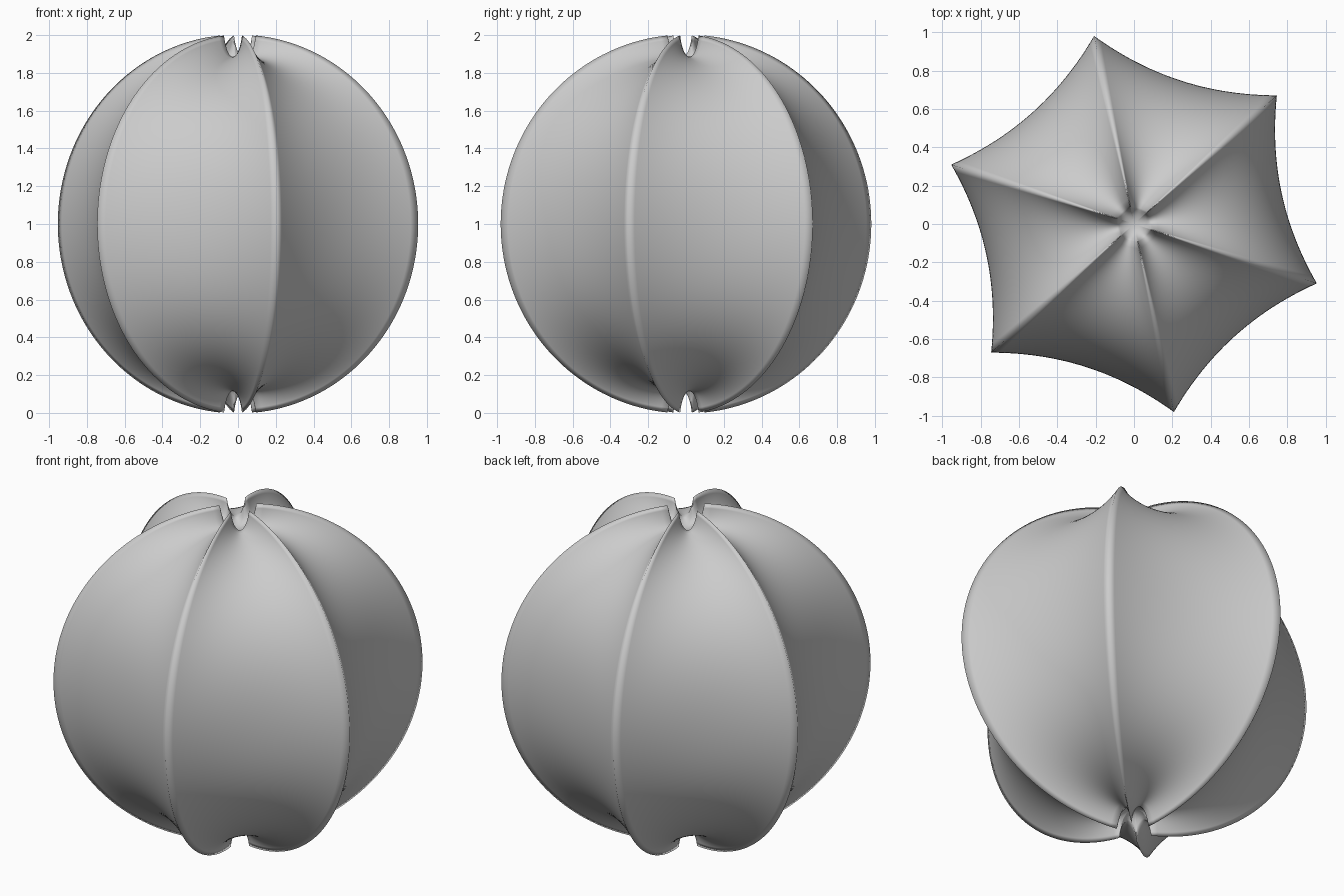
import bpy, bmesh, math

if "Cube" in bpy.data.objects:
    bpy.data.objects.remove(bpy.data.objects["Cube"])

RIBS, PER = 6, 24  # ribs, points per rib interval
RIB0 = math.radians(42)
RINGS = 80
T0 = 0.1           # polar angle where the ribs stop, beside the pole dimple
MID, RIM = 0.787, 1.0

# one groove's cross-section is a concave curve from rib to rib:
# list of (angle, groove depth 0..1) all the way round
section = []
for k in range(RIBS):
    for i in range(PER):
        s = -1 + 2 * i / PER
        u = MID + (RIM * math.cos(math.pi / 6) - MID) * s * s
        v = 0.5 * RIM * s
        depth = (RIM - math.hypot(u, v)) / (RIM - MID)
        phi = RIB0 + math.radians(60 * k + 30) + math.atan2(v, u)
        section.append((phi, max(0.0, depth)))
SEG = len(section)


def body_point(theta, g):
    """Round rib profile blended into a slightly squarer groove profile."""
    c2 = math.cos(theta) ** 2
    valley = MID + (0.89 - MID) * c2 + 0.02 * math.sin(2 * theta) ** 2
    g = g ** (1 - 0.25 * c2 ** 4)
    R = 1.003 + (valley - 1.003) * g
    return R * math.sin(theta), R * math.cos(theta)


def cap_point(k, fin, g):
    """Bowl-shaped dimple inside the rib tips (k = fraction of rim radius)."""
    r, z = body_point(T0, g)
    return r * k, 0.85 + 0.035 * k * k + fin * (z - 0.88)


bm = bmesh.new()
rows = []


def add_row(fn, sign=1):
    row = []
    for phi, g in section:
        r, z = fn(g)
        row.append(bm.verts.new((r * math.cos(phi), r * math.sin(phi), 1 + sign * z)))
    rows.append(row)


# top dimple, ribbed body, bottom dimple
caps = [(0.25, 0), (0.5, 0.03), (0.75, 0.2), (0.88, 0.55)]
for k, f in caps:
    add_row(lambda g: cap_point(k, f, g))
for j in range(RINGS + 1):
    th = T0 + (math.pi - 2 * T0) * j / RINGS
    add_row(lambda g: body_point(th, g))
for k, f in reversed(caps):
    add_row(lambda g: cap_point(k, f, g), -1)

for a, b in zip(rows, rows[1:]):
    for i in range(SEG):
        n = (i + 1) % SEG
        bm.faces.new((a[i], b[i], b[n], a[n]))
for row, z in ((rows[0], 1.85), (rows[-1], 0.15)):
    pole = bm.verts.new((0, 0, z))
    for i in range(SEG):
        bm.faces.new((pole, row[i], row[(i + 1) % SEG]))
bmesh.ops.recalc_face_normals(bm, faces=bm.faces)

me = bpy.data.meshes.new("ribbed_body")
bm.to_mesh(me)
bm.free()
body = bpy.data.objects.new("ribbed_body", me)
bpy.context.collection.objects.link(body)

mat = bpy.data.materials.new("plain grey")
mat.diffuse_color = (0.6, 0.6, 0.6, 1)
mat.use_nodes = True
mat.node_tree.nodes["Principled BSDF"].inputs["Base Color"].default_value = mat.diffuse_color
me.materials.append(mat)

# smooth all over, the tight ribs included
bpy.context.view_layer.objects.active = body
body.select_set(True)
bpy.ops.object.shade_smooth()
